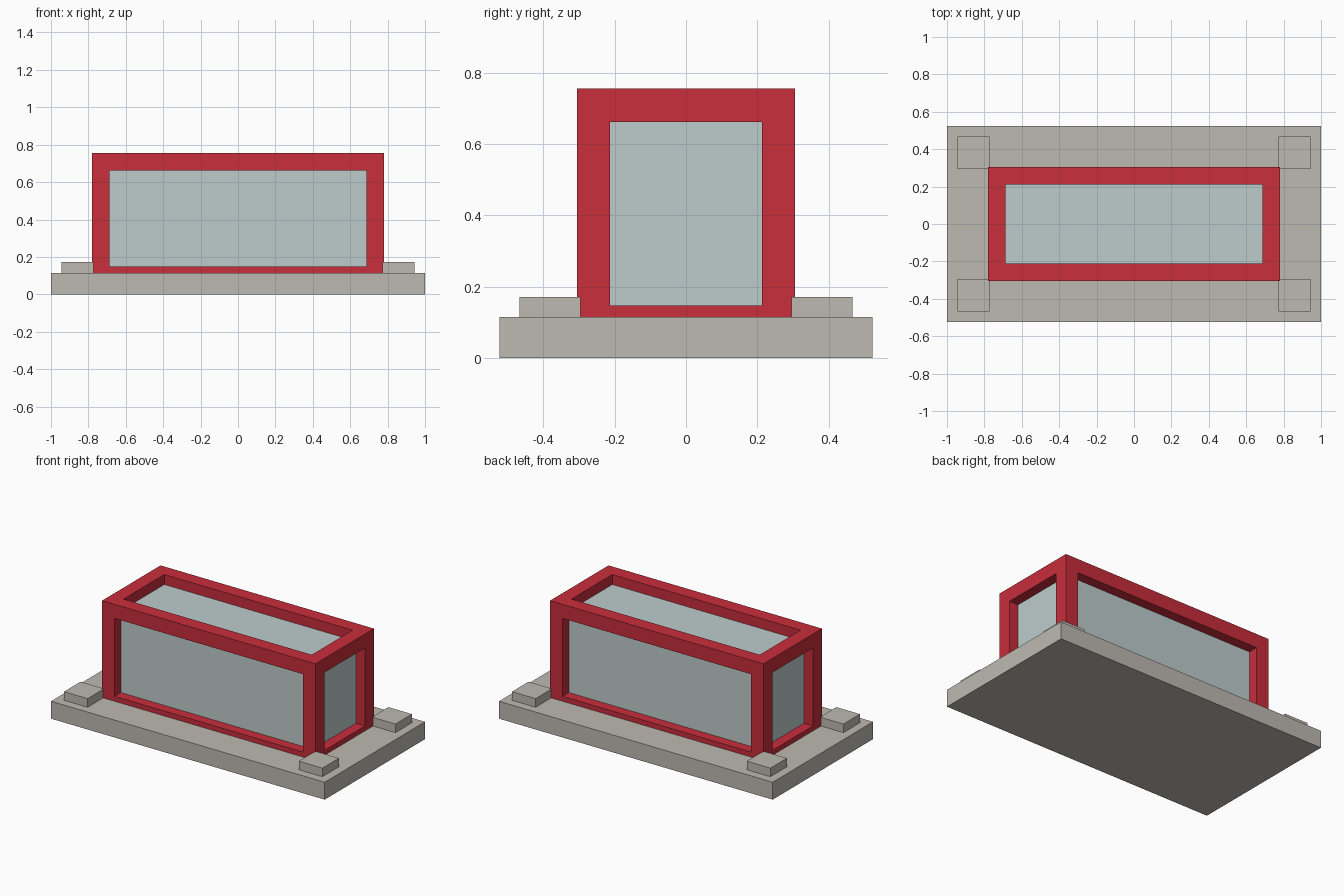
import bpy
import bmesh
from mathutils import Matrix, Vector

cube = bpy.data.objects.get("Cube")
if cube:
    bpy.data.objects.remove(cube, do_unlink=True)


def srgb(*channels):
    values = [c / 255 for c in channels]
    return [v / 12.92 if v <= 0.04045 else ((v + 0.055) / 1.055) ** 2.4
            for v in values] + [1.0]


def material(name, color):
    mat = bpy.data.materials.new(name)
    mat.use_nodes = True
    mat.diffuse_color = color
    mat.node_tree.nodes["Principled BSDF"].inputs["Base Color"].default_value = color
    return mat


stone = material("warm grey stone", srgb(190, 186, 178))
red = material("red frame", srgb(200, 46, 59))
glass = material("pale glass", srgb(190, 204, 204))


def box_mesh(low, high):
    low, high = Vector(low), Vector(high)
    bm = bmesh.new()
    bmesh.ops.create_cube(bm, size=1, matrix=Matrix.Translation((low + high) / 2)
                          @ Matrix.Diagonal((high - low).to_4d()))
    return bm


def add_object(name, bm, *mats):
    mesh = bpy.data.meshes.new(name)
    bm.to_mesh(mesh)
    bm.free()
    for mat in mats:
        mesh.materials.append(mat)
    obj = bpy.data.objects.new(name, mesh)
    bpy.context.collection.objects.link(obj)
    return obj


# Base slab
add_object("base_slab", box_mesh((-1, -0.523, 0), (1, 0.523, 0.115)), stone)

# Corner pads
for side, sx in (("left", 1), ("right", -1)):
    for end, sy in (("front", -1), ("back", 1)):
        x, y = 0.858 * sx, 0.381 * sy
        add_object(f"{end}_{side}_pad",
                   box_mesh((x - 0.086, y - 0.086, 0.1), (x + 0.086, y + 0.086, 0.172)),
                   stone)

# Frame set into the slab, with recessed panes on the sides and top
bm = box_mesh((-0.78, -0.305, 0.055), (0.78, 0.305, 0.755))
bm.normal_update()
panes = [f for f in bm.faces if f.normal.z > -0.5]
bmesh.ops.inset_individual(bm, faces=panes, thickness=0.131)
bmesh.ops.inset_individual(bm, faces=panes, thickness=0, depth=-0.066)
for pane in panes:
    pane.material_index = 1
add_object("glazed_frame", bm, red, glass)
